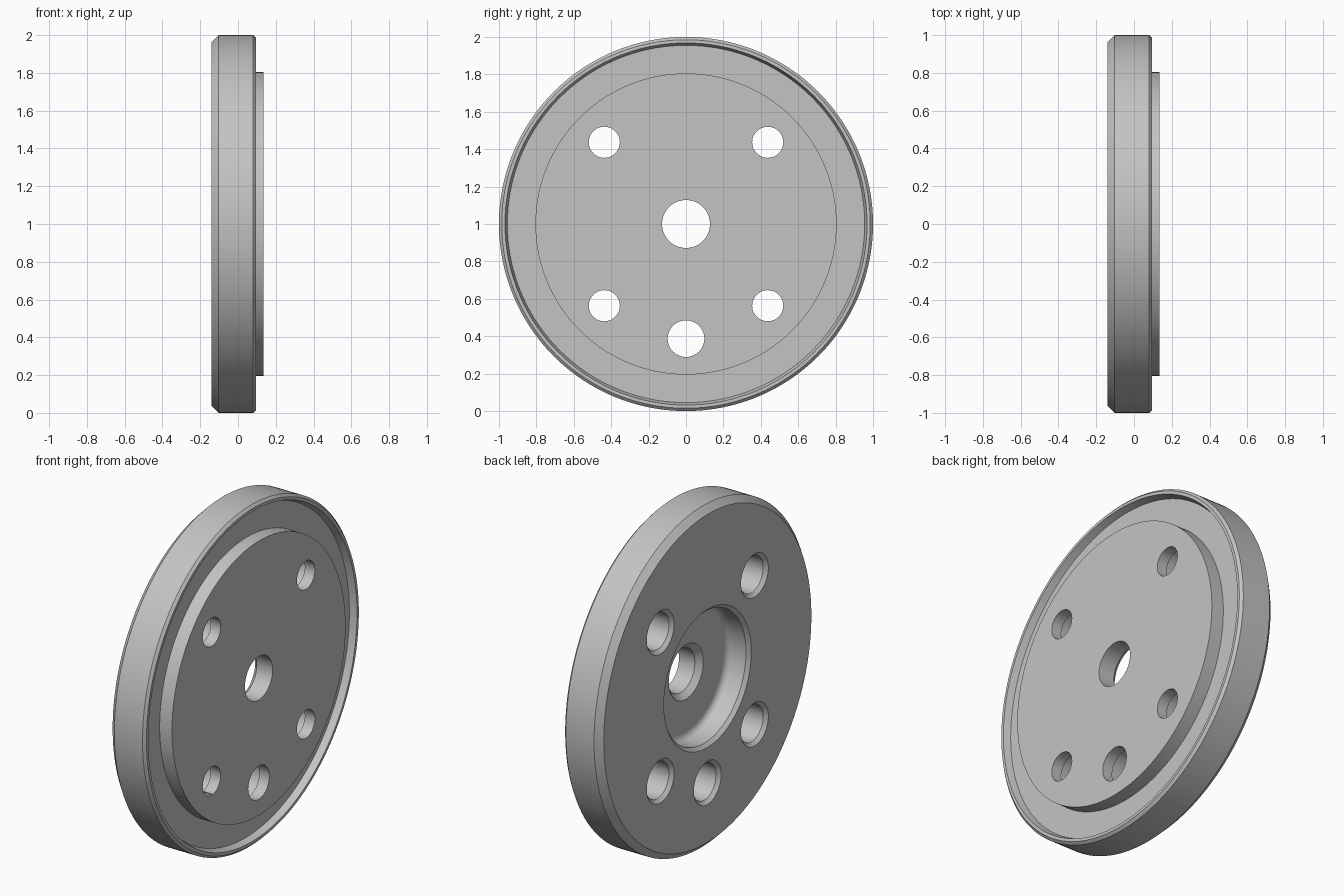
import bpy, bmesh, math

cube = bpy.data.objects.get("Cube")
if cube:
    bpy.data.objects.remove(cube, do_unlink=True)

grey = bpy.data.materials.new("machined_grey")
grey.use_nodes = True
color = (0.55, 0.55, 0.55, 1)
grey.diffuse_color = color
grey.node_tree.nodes["Principled BSDF"].inputs["Base Color"].default_value = color


def lathe(name, profile, center=(0, 0, 1), steps=128):
    """Revolve a closed (x, radius) profile around the x axis through center."""
    bm = bmesh.new()
    rings = []
    for i in range(steps):
        a = math.tau * i / steps
        rings.append([bm.verts.new((x, r * math.cos(a), r * math.sin(a)))
                      for x, r in profile])
    n = len(profile)
    for i in range(steps):
        a, b = rings[i], rings[(i + 1) % steps]
        for j in range(n):
            k = (j + 1) % n
            bm.faces.new((a[j], a[k], b[k], b[j]))
    bmesh.ops.remove_doubles(bm, verts=bm.verts, dist=1e-6)
    bmesh.ops.recalc_face_normals(bm, faces=bm.faces)
    mesh = bpy.data.meshes.new(name)
    bm.to_mesh(mesh)
    bm.free()
    mesh.materials.append(grey)
    obj = bpy.data.objects.new(name, mesh)
    obj.location = center
    bpy.context.collection.objects.link(obj)
    return obj


BACK, LIP, FLOOR, TOP = -0.14, 0.095, 0.055, 0.135

# Rounded inner corner of the rear recess
FILLET = 0.04
fillet = [(-FILLET + FILLET * math.sin(t), 0.385 - FILLET + FILLET * math.cos(t))
          for t in (math.pi / 2 * i / 6 for i in range(7))]

# Disc body: bore, raised face, shallow channel, lip, rim, rear face, recess
profile = [
    (TOP, 0.128), (TOP, 0.805), (FLOOR, 0.805), (FLOOR, 0.955),
    (LIP, 0.968), (LIP, 0.985), (LIP - 0.015, 1.0),
    (BACK + 0.037, 1.0), (BACK, 0.963),
    (BACK, 0.405), (BACK + 0.02, 0.385),
] + fillet + [(0, 0.16), (0.032, 0.128)]
disc = lathe("flanged_disc", profile, steps=192)


# Stepped holes: narrow through hole, wide rear bore, chamfered mouth
def hole_cutter(name, y, z, radius):
    step, wide, mouth = 0.07, 0.107, 0.127
    return lathe(name, [(0.3, 0), (0.3, radius), (step, radius), (step, wide),
                        (BACK + 0.02, wide), (BACK, mouth), (-0.3, mouth), (-0.3, 0)],
                 (0, y, z), 48)


OFFSET = 0.437
cutters = [hole_cutter("bolt_hole_cutter", sy * OFFSET, 1 + sz * OFFSET, 0.083)
           for sy in (-1, 1) for sz in (-1, 1)]
cutters.append(hole_cutter("locating_hole_cutter", 0, 0.387, 0.098))

bpy.ops.object.select_all(action='DESELECT')
bpy.context.view_layer.objects.active = disc
disc.select_set(True)
for cutter in cutters:
    cutter.hide_render = True
    mod = disc.modifiers.new("hole", 'BOOLEAN')
    mod.operation = 'DIFFERENCE'
    mod.solver = 'EXACT'
    mod.object = cutter
    bpy.ops.object.modifier_apply(modifier=mod.name)
    bpy.data.objects.remove(cutter, do_unlink=True)

bpy.ops.object.shade_smooth_by_angle(angle=math.radians(30))
